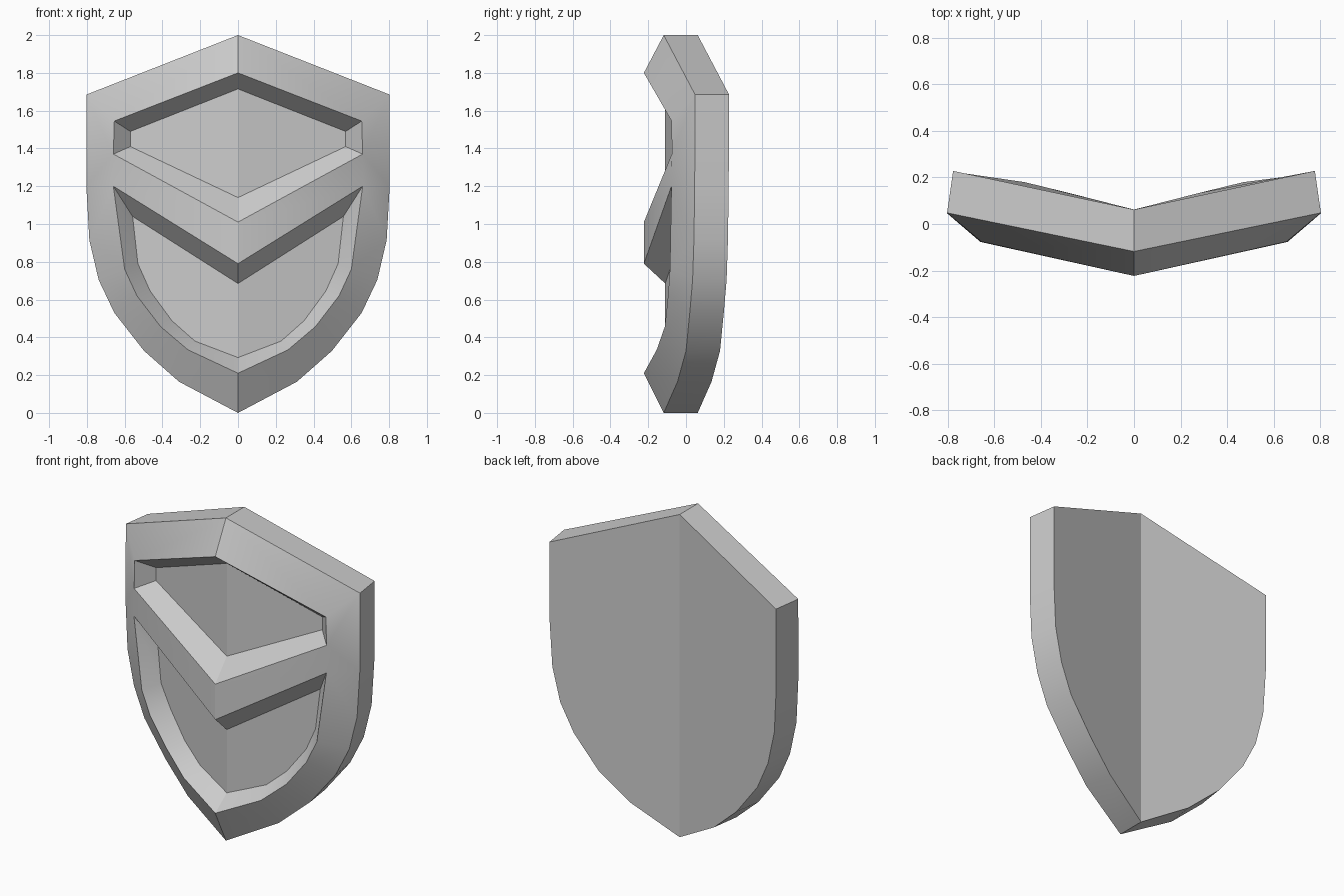
import bpy
import bmesh
import math

cube = bpy.data.objects.get("Cube")
if cube:
    bpy.data.objects.remove(cube, do_unlink=True)

grey = bpy.data.materials.new("plain grey")
grey.use_nodes = True
colour = (0.6, 0.6, 0.6, 1)
grey.diffuse_color = colour
grey.node_tree.nodes["Principled BSDF"].inputs["Base Color"].default_value = colour

# Half profiles (x, y, z), running from the top centre round to the bottom centre
RIM_OUTER = [(0, -.118, 2), (.803, .048, 1.685), (.803, .046, 1.2), (.787, .042, .915),
             (.738, .035, .705), (.655, .02, .53), (.497, 0, .328), (.312, -.045, .165), (0, -.118, 0)]
RIM_CREST = [(0, -.223, 1.8), (.655, -.076, 1.545), (.66, -.075, 1.37), (.66, -.077, 1.2),
             (.6, -.085, .76), (.535, -.095, .62), (.41, -.112, .457), (.265, -.155, .334), (0, -.223, .21)]
BAND_TOP, BAND_BOTTOM = (0, -.223, 1.01), (0, -.223, .79)
UPPER_FLOOR = [(0, 1.715), (.57, 1.49), (.57, 1.41), (0, 1.14)]
LOWER_FLOOR = [(0, .685), (.558, 1.04), (.53, .79), (.465, .645), (.35, .488), (.228, .38), (0, .293)]

bm = bmesh.new()


def points(coords):
    return [bm.verts.new(c) for c in coords]


def strip(a, b):
    """Join two equal rows of points with quads."""
    for i in range(len(a) - 1):
        bm.faces.new((a[i], a[i + 1], b[i + 1], b[i]))


def floor(coords):
    """Recess floor, swept back from the centre fold and slightly arched low down."""
    return points((x, -.11 + .2125 * x + (.015 if 0 < x and z < .7 else 0), z) for x, z in coords)


outer = points(RIM_OUTER)
crest = points(RIM_CREST)
back = points((x - (.026 if x else 0), y + .18, z) for x, y, z in RIM_OUTER)
band_top, band_bottom = points([BAND_TOP, BAND_BOTTOM])
upper, lower = floor(UPPER_FLOOR), floor(LOWER_FLOOR)

# Rim, side wall and back
strip(outer, crest)
strip(back, outer)
bm.faces.new(back)

# Chevron band across the front
bm.faces.new((band_top, crest[2], crest[3], band_bottom))

# Upper and lower recesses
strip(crest[:3] + [band_top], upper)
bm.faces.new(upper)
strip([band_bottom] + crest[3:], lower)
bm.faces.new(lower)

bmesh.ops.recalc_face_normals(bm, faces=bm.faces[:])
if next(f for f in bm.faces if set(f.verts) == set(back)).normal.y < 0:
    bmesh.ops.reverse_faces(bm, faces=bm.faces[:])

# Other half, welded along the centre fold
bmesh.ops.mirror(bm, geom=bm.verts[:] + bm.edges[:] + bm.faces[:], axis='X', merge_dist=.0005)
bmesh.ops.recalc_face_normals(bm, faces=bm.faces[:])

# Smooth shading with crisp edges and a crisp centre fold
for face in bm.faces:
    face.smooth = True
for edge in bm.edges:
    on_fold = all(abs(v.co.x) < .001 for v in edge.verts)
    edge.smooth = not on_fold and edge.calc_face_angle(0) < math.radians(32)

mesh = bpy.data.meshes.new("shield")
bm.to_mesh(mesh)
bm.free()
mesh.materials.append(grey)
shield = bpy.data.objects.new("shield", mesh)
bpy.context.collection.objects.link(shield)
